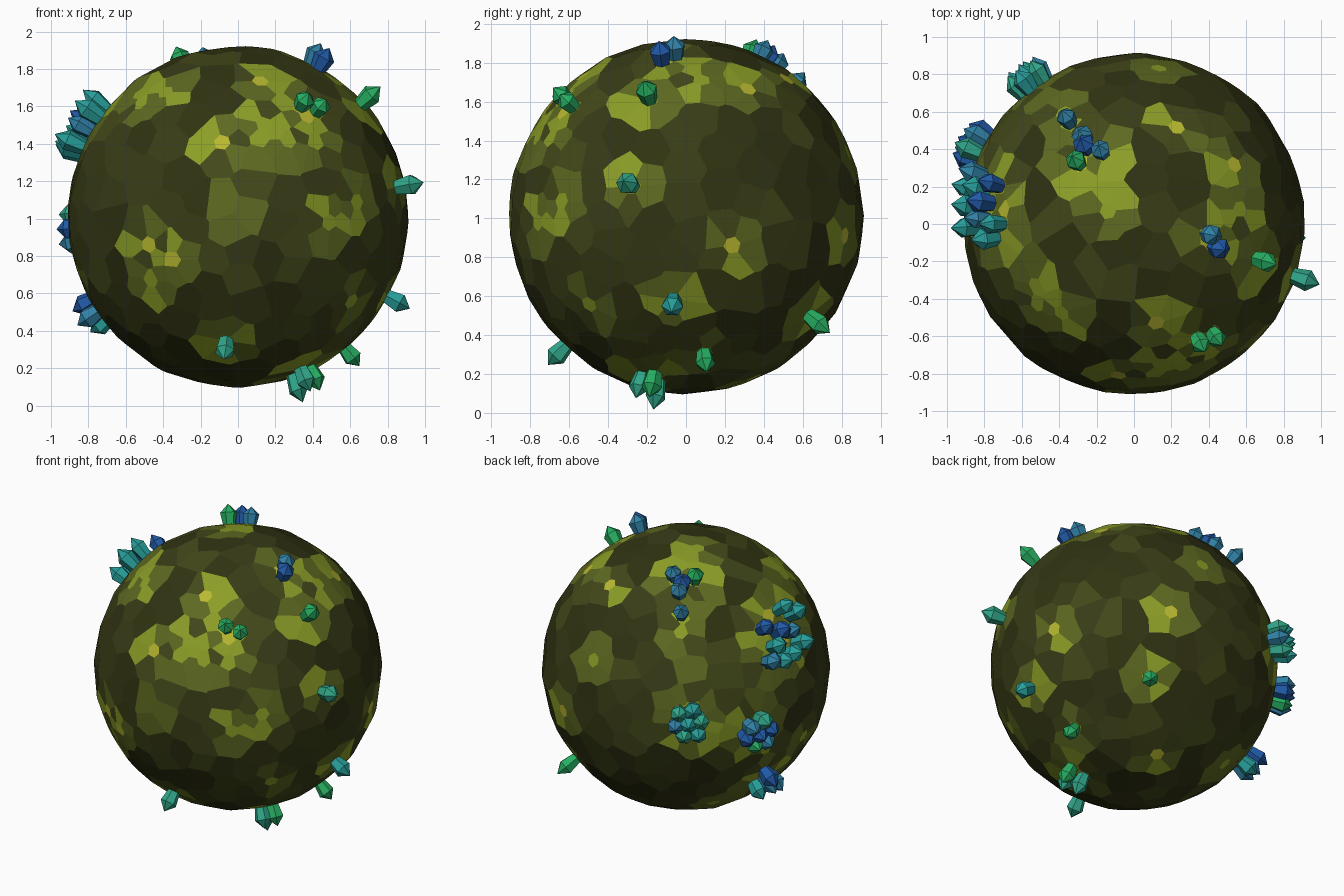
import bpy, bmesh, math, random
from mathutils import Vector

if "Cube" in bpy.data.objects:
    bpy.data.objects.remove(bpy.data.objects["Cube"])

random.seed(7)
R = 0.905
C = Vector((0, 0, 1.01))


def mat(name, col):
    m = bpy.data.materials.new(name)
    m.diffuse_color = (*col, 1)
    m.use_nodes = True
    m.node_tree.nodes["Principled BSDF"].inputs["Base Color"].default_value = m.diffuse_color
    return m


# Colours: shell from dark olive to yellow, then crystals from green to blue
SHELL = [mat("olive_dark", (0.030, 0.033, 0.006)), mat("olive", (0.040, 0.045, 0.008)),
         mat("olive_light", (0.055, 0.065, 0.010)), mat("moss", (0.11, 0.14, 0.015)),
         mat("lime", (0.26, 0.34, 0.020)), mat("yellow", (0.48, 0.48, 0.030))]
GEMS = {"g": mat("crystal_green", (0.02, 0.42, 0.12)), "t": mat("crystal_teal", (0.03, 0.38, 0.25)),
        "c": mat("crystal_cyan", (0.02, 0.34, 0.32)), "s": mat("crystal_sky", (0.03, 0.22, 0.38)),
        "b": mat("crystal_blue", (0.015, 0.10, 0.38))}


def on_front(x, z):
    dz = z - C.z
    return Vector((x, -math.sqrt(max(0, 0.83 - x * x - dz * dz)), dz)).normalized()


def on_top(x, y):
    return Vector((x, y, math.sqrt(max(0, 0.83 - x * x - y * y)))).normalized()


def frame(d):
    u = d.orthogonal().normalized()
    return u, d.cross(u)


def around(d, r, a):
    u, v = frame(d)
    return (d + r * (u * math.cos(a) + v * math.sin(a))).normalized()


def pack(center, n, step):
    # one direction in the middle, the others in a ring about it
    d = Vector(center).normalized()
    a0 = random.random() * 6
    return [d] + [around(d, step * random.uniform(0.85, 1.15), a0 + i * math.tau / (n - 1))
                  for i in range(n - 1)]


def dirs(*pts):
    return [Vector(p).normalized() for p in pts]


# Crystal groups: directions from the ball centre, colour letters, height
GROUPS = [
    ("front_low_crystal", dirs((-.07, -.66, -.71)), "t", .14),
    ("front_high_crystals", dirs((.36, -.65, .63), (.45, -.62, .60)), "gg", .12),
    ("right_high_crystal", dirs((.70, -.20, .64)), "g", .15),
    ("top_right_crystals", dirs((.455, -.13, .84), (.42, -.06, .88)), "bs", .13),
    ("right_crystal", dirs((.92, -.30, .17)), "t", .155),
    ("right_low_crystal", dirs((.86, -.07, -.46)), "c", .14),
    ("right_bottom_crystal", dirs((.61, .10, -.75)), "g", .13),
    ("bottom_crystals", dirs((.33, -.16, -.945), (.36, -.24, -.87), (.42, -.18, -.89)), "ttg", .16),
    ("back_right_crystal", dirs((.44, .68, -.55)), "g", .16),
    ("left_crystals", dirs((-.80, -.08, .57), (-.77, 0, .63), (-.86, .03, .50), (-.92, .10, .38),
                           (-.84, .12, .53), (-.91, .20, .36), (-.88, .28, .38), (-.78, .22, .57),
                           (-.91, -.02, .41), (-.87, .20, .46)), "ccscbcsbcc", .17),
    ("top_back_crystals", dirs((-.31, .34, .85), (-.27, .43, .83), (-.18, .40, .86), (-.28, .48, .80)),
     "gbss", .13),
    ("back_high_crystal", dirs((-.355, .56, .68)), "s", .13),
    ("back_crystals", pack((-.57, .79, .05), 7, .095), "ctctcts", .15),
    ("back_left_crystals", pack((-.87, .43, -.08), 7, .09), "bsbgsbt", .15),
    ("left_low_crystals", pack((-.79, .21, -.53), 4, .075), "ssbc", .15),
]

# Bright mossy rosettes of small facets on the shell
rosettes = [on_front(*p) for p in [
    (-.085, 1.41), (.12, 1.74), (-.39, 1.68), (-.52, 1.62), (.14, 1.51), (.27, 1.42), (.37, 1.55),
    (.42, 1.41), (.49, .98), (.64, 1.09), (.61, .555), (-.48, .86), (-.47, .67), (-.35, .78)]]
rosettes += [on_top(*p) for p in [
    (-.14, .07), (.23, .52), (.54, .32), (.57, .08), (-.53, -.33), (-.41, -.49), (.11, -.54),
    (-.70, .08), (-.38, .60)]]
rosettes += dirs((.134, .84, .33), (-.86, -.08, -.29), (.38, .82, -.10), (.87, .24, -.15),
                 (-.46, .35, -.70), (.1, .35, -.84))
for g in GROUPS:
    rosettes += g[1]
# Broad, softly lighter zones: direction and angular size
zones = [(on_front(-.45, .76), .26), (on_front(.02, 1.05), .17), (on_front(.28, 1.46), .28),
         (Vector((-.43, .63, .5)).normalized(), .25), (Vector((-.75, .1, .5)).normalized(), .25)]

# Scatter the facet centres: rosettes first, loose facets between them
sites = []


def add_site(d, gap, level):
    if all((d - s).length > gap for s, _ in sites):
        sites.append((d, level))


for d in rosettes:
    add_site(d, .065, random.choice((4, 4, 5)))
for d in rosettes:
    a0 = random.random()
    for i in range(6):
        add_site(around(d, .088, a0 + i * math.tau / 6 + random.uniform(-.1, .1)), .068,
                 random.choice((2, 3, 3, 4)))
for _ in range(6000):
    d = Vector([random.gauss(0, 1) for _ in range(3)]).normalized()
    level = random.choice((0, 0, 1, 1, 1, 2))
    if any((d - z).length < r for z, r in zones):
        level = random.choice((2, 3, 3))
    add_site(d, random.uniform(.125, .21), level)

# Shell: the polar dual of the hull of the sites gives flat many-sided facets
hull = bmesh.new()
for d, _ in sites:
    hull.verts.new(d)
levels = [lv for _, lv in sites]
hull.verts.index_update()
lay = hull.verts.layers.int.new("level")
hull.verts.ensure_lookup_table()
for v, lv in zip(hull.verts, levels):
    v[lay] = lv
bmesh.ops.convex_hull(hull, input=hull.verts[:])
hull.normal_update()
shell = bmesh.new()
corner = {}
for f in hull.faces:
    n = f.normal.copy()
    dist = n.dot(f.verts[0].co)
    if dist < 0:
        n, dist = -n, -dist
    corner[f] = shell.verts.new(n * R / max(dist, .9))
for v in hull.verts:
    if len(v.link_faces) < 3:
        continue
    d = v.co.normalized()
    u, w = frame(d)
    ring = sorted(v.link_faces, key=lambda f: math.atan2(corner[f].co.dot(w), corner[f].co.dot(u)))
    face = shell.faces.new([corner[f] for f in ring])
    face.material_index = v[lay]
hull.free()


def finish(bm, name, mats):
    me = bpy.data.meshes.new(name)
    bm.normal_update()
    bm.to_mesh(me)
    bm.free()
    for m in mats:
        me.materials.append(m)
    ob = bpy.data.objects.new(name, me)
    ob.location = C
    bpy.context.collection.objects.link(ob)
    return ob


finish(shell, "faceted_ball", SHELL)


# Crystals: six-sided, flaring from a narrow foot, then closing to a point
def crystal(bm, d, height, mi):
    u, w = frame(d)
    a0 = random.random() * math.tau
    k = random.uniform(.92, 1.08)
    rings = []
    for r, h in ((.036, -.03), (.056, height * .58)):
        rings.append([bm.verts.new(d * (R + h) + k * r * (u * math.cos(a0 + i * math.tau / 6)
                                                          + w * math.sin(a0 + i * math.tau / 6)))
                      for i in range(6)])
    tip = bm.verts.new(d * (R + height))
    lo, hi = rings
    faces = [bm.faces.new(lo[::-1])]
    for i in range(6):
        j = (i + 1) % 6
        faces.append(bm.faces.new((lo[i], lo[j], hi[j], hi[i])))
        faces.append(bm.faces.new((hi[i], hi[j], tip)))
    for f in faces:
        f.material_index = mi


letters = list(GEMS)
for name, ds, cols, height in GROUPS:
    bm = bmesh.new()
    for i, (d, c) in enumerate(zip(ds, cols)):
        crystal(bm, d, height * (1 if i == 0 else random.uniform(.85, 1)), letters.index(c))
    finish(bm, name, GEMS.values())
